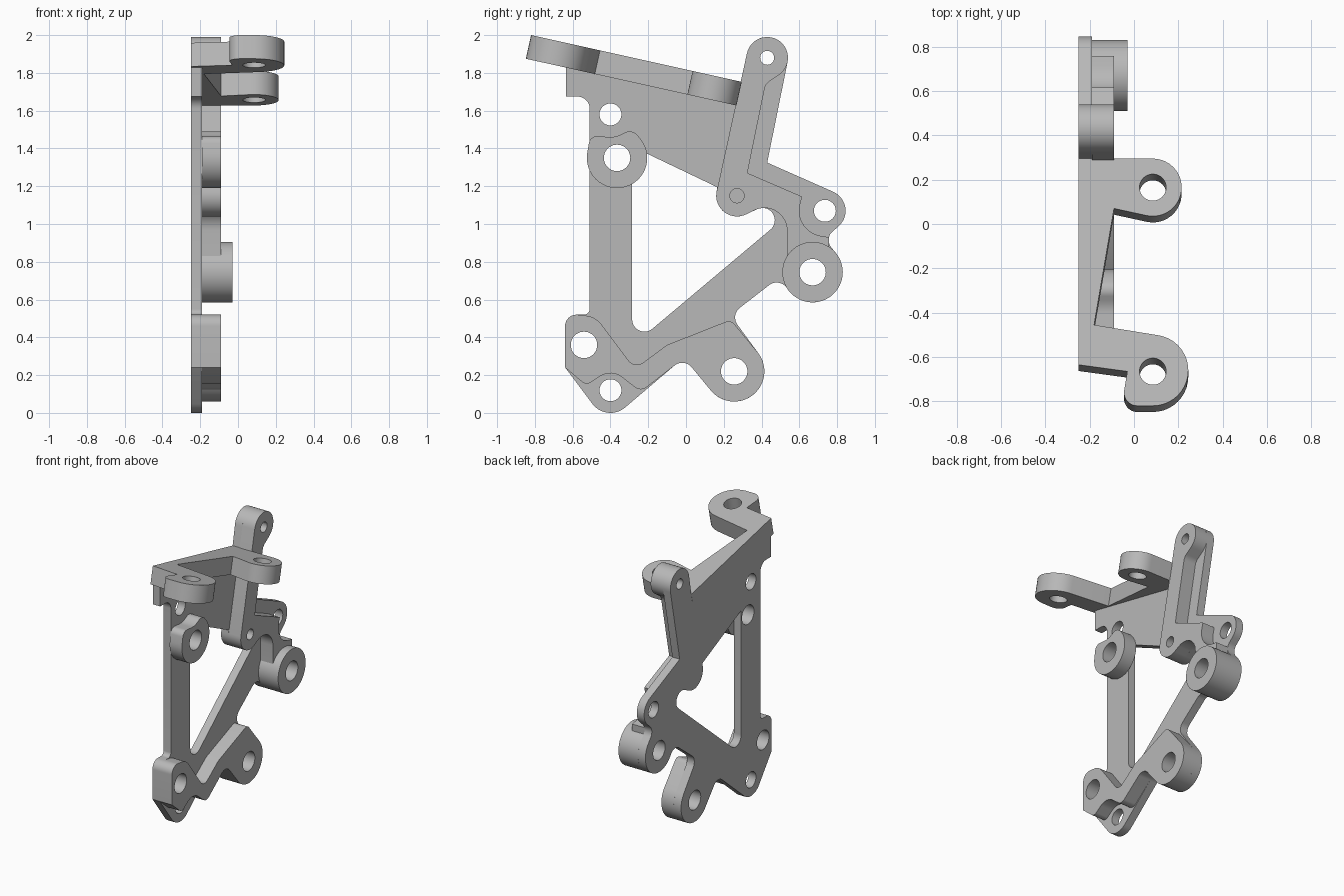
import bpy
import bmesh
from math import atan2, cos, sin, asin, pi, tau, ceil, hypot, radians
from mathutils import Vector

if "Cube" in bpy.data.objects:
    bpy.data.objects.remove(bpy.data.objects["Cube"], do_unlink=True)

grey = bpy.data.materials.new("machined grey")
grey.use_nodes = True
grey.diffuse_color = (0.48, 0.48, 0.48, 1)
grey.node_tree.nodes["Principled BSDF"].inputs["Base Color"].default_value = (0.48, 0.48, 0.48, 1)


def circle(a, b, r, n=40):
    return [(a + r * cos(tau * i / n), b + r * sin(tau * i / n)) for i in range(n)]


def belt(discs):
    """Counter-clockwise outline wrapped round discs (a, b, radius):
    positive radius = round corner, negative = concave fillet, 0 = sharp."""
    n = len(discs)
    angles = []
    for i in range(n):
        (a, b, r), (c, d, s) = discs[i], discs[(i + 1) % n]
        lean = asin(max(-1, min(1, (r - s) / hypot(c - a, d - b))))
        angles.append(atan2(d - b, c - a) - pi / 2 + lean)
    outline = []
    for i, (a, b, r) in enumerate(discs):
        if r == 0:
            outline.append((a, b))
            continue
        start = angles[i - 1]
        sweep = (angles[i] - start) % tau if r > 0 else -((start - angles[i]) % tau)
        if abs(sweep) > 5.5:
            sweep = 0
        steps = max(1, ceil(abs(sweep) / radians(9)))
        for k in range(steps + 1):
            t = start + sweep * k / steps
            p = (a + r * cos(t), b + r * sin(t))
            if not outline or hypot(p[0] - outline[-1][0], p[1] - outline[-1][1]) > 1e-4:
                outline.append(p)
    return outline


def prism(name, loops, place, offset):
    """Fill the first loop, leave the others as holes, and extrude."""
    bm = bmesh.new()
    edges = []
    for loop in loops:
        vs = [bm.verts.new(place(a, b)) for a, b in loop]
        edges += [bm.edges.new((vs[i - 1], vs[i])) for i in range(len(vs))]
    bmesh.ops.triangle_fill(bm, edges=edges, use_beauty=True)
    ext = bmesh.ops.extrude_face_region(bm, geom=bm.faces[:])
    moved = [g for g in ext["geom"] if isinstance(g, bmesh.types.BMVert)]
    bmesh.ops.translate(bm, verts=moved, vec=Vector(offset))
    bmesh.ops.recalc_face_normals(bm, faces=bm.faces[:])
    mesh = bpy.data.meshes.new(name)
    bm.to_mesh(mesh)
    bm.free()
    mesh.materials.append(grey)
    ob = bpy.data.objects.new(name, mesh)
    bpy.context.collection.objects.link(ob)
    bpy.ops.object.select_all(action="DESELECT")
    ob.select_set(True)
    bpy.context.view_layer.objects.active = ob
    bpy.ops.object.shade_smooth_by_angle(angle=radians(30))


def slab(name, x0, x1, *loops):
    prism(name, loops, lambda y, z: (x0, y, z), (x1 - x0, 0, 0))


BACK, FACE, RAISED, BOSS = -0.25, -0.19, -0.09, -0.03

# Bolt holes (y, z, radius)
top_hole = circle(-0.40, 1.58, 0.058)
upper_hole = circle(-0.365, 1.35, 0.07)
arm_hole = circle(0.43, 1.88, 0.037)
ear_hole = circle(0.735, 1.07, 0.058)
boss_hole = circle(0.67, 0.745, 0.07)
foot_hole = circle(-0.54, 0.36, 0.07)
low_hole = circle(-0.40, 0.12, 0.058)
toe_hole = circle(0.255, 0.22, 0.07)

# Thin base plate with its large window
plate = belt([
    (-0.40, 0.12, 0.12), (-0.02, 0.20, -0.065), (0.255, 0.22, 0.16),
    (0.325, 0.505, -0.065), (0.48, 0.625, -0.065), (0.67, 0.745, 0.16),
    (0.815, 0.915, -0.06), (0.735, 1.07, 0.11), (0.43, 1.325, 0),
    (0.43, 1.88, 0.11), (0.285, 1.70, 0), (-0.635, 1.90, 0),
    (-0.635, 1.675, 0), (-0.575, 1.61, -0.065), (-0.54, 0.55, -0.03),
    (-0.58, 0.46, 0.06), (-0.64, 0.24, 0)])
window = belt([
    (-0.22, 0.495, 0.065), (0.405, 1.02, 0.065), (0.27, 1.15, -0.11),
    (0.165, 1.195, 0), (-0.285, 1.41, 0)])
slab("base_plate", BACK, FACE, plate, window, top_hole, upper_hole, arm_hole,
     ear_hole, boss_hole, foot_hole, low_hole, toe_hole)

# Raised bent arm with a blind pivot hole
arm = belt([
    (0.27, 1.15, 0.11), (0.415, 0.965, -0.12), (0.535, 0.82, 0),
    (0.755, 0.85, 0), (0.757, 0.93, 0), (0.735, 1.07, -0.135),
    (0.615, 1.145, 0), (0.325, 1.27, 0), (0.475, 1.705, -0.06),
    (0.43, 1.88, 0.11)])
slab("raised_arm", FACE, RAISED, arm, arm_hole, circle(0.27, 1.15, 0.038))

# Raised foot joining the two lower bolt holes
foot = belt([
    (-0.64, 0.24, 0), (-0.525, 0.195, 0.04), (-0.40, 0.11, -0.10),
    (-0.24, 0.175, 0.05), (-0.02, 0.20, -0.065), (0.255, 0.22, 0.16),
    (0.225, 0.445, 0.04), (-0.10, 0.36, 0), (-0.26, 0.31, -0.055),
    (-0.54, 0.40, 0.115), (-0.58, 0.46, 0.06)])
slab("raised_foot", FACE, RAISED, foot, foot_hole, toe_hole)

# Upper boss, relieved around the hole above it
upper = belt([
    (-0.365, 1.35, 0.16), (-0.30, 1.435, 0.055), (-0.40, 1.58, -0.12),
    (-0.47, 1.42, 0.045)])
slab("upper_boss", FACE, RAISED, upper, upper_hole)

# Tall side boss
slab("side_boss", FACE, BOSS, circle(0.67, 0.745, 0.16, 56), boss_hole)

# Sloping top flange with two lugs
flange = belt([
    (-0.25, -0.635, 0), (-0.03, -0.665, 0), (0.015, -0.76, 0.06),
    (0.085, -0.66, 0.16), (-0.18, -0.455, 0), (-0.09, 0.07, 0),
    (0.085, 0.165, 0.13), (-0.25, 0.295, 0)])
prism("top_flange", [flange, circle(0.085, -0.665, 0.06), circle(0.085, 0.165, 0.06)],
      lambda x, y: (x, y, 1.818 - 0.222 * y), (0, -0.028, -0.125))
